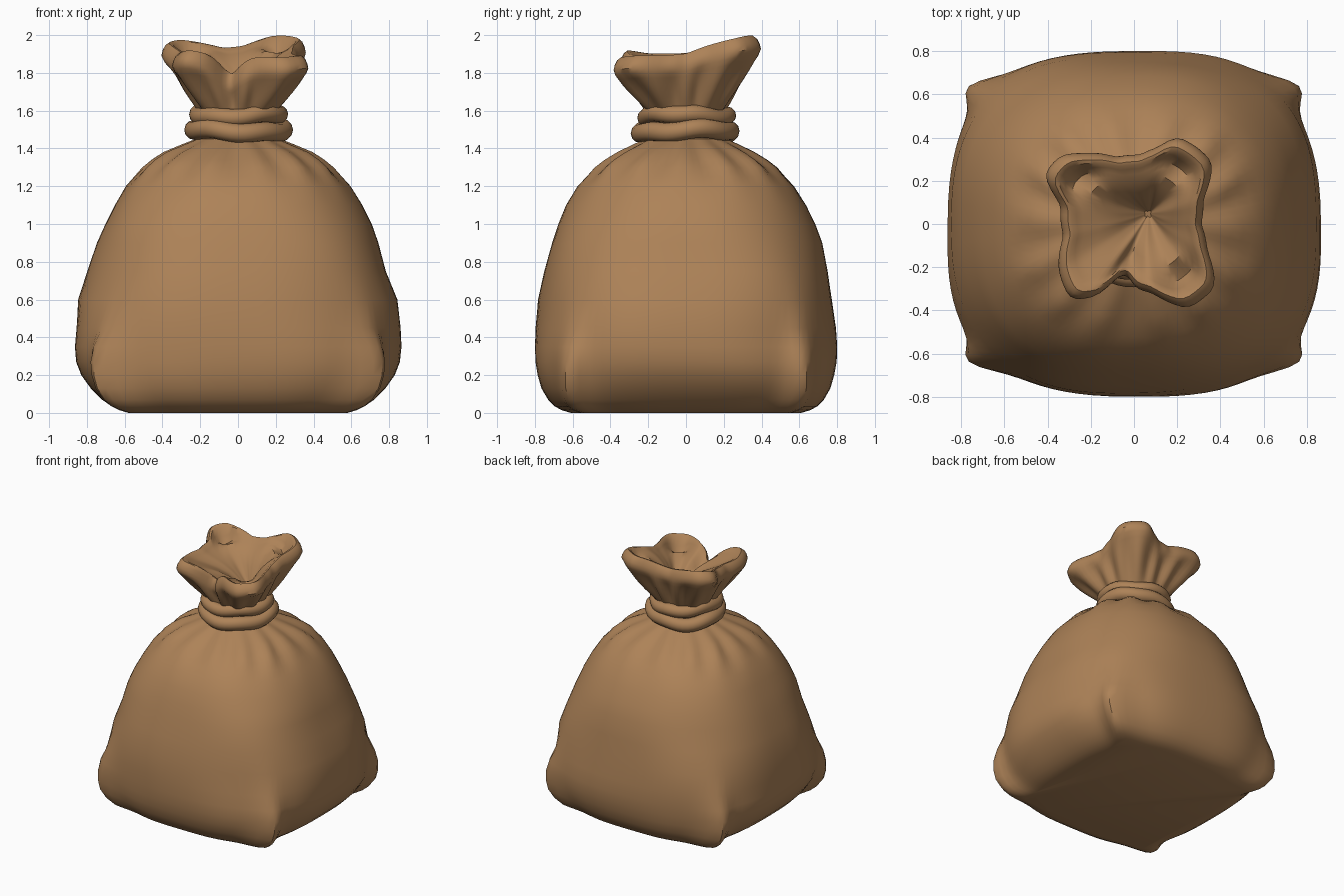
import bpy, bmesh, math
from math import sin, cos, pi, radians, exp

if "Cube" in bpy.data.objects:
    bpy.data.objects.remove(bpy.data.objects["Cube"])

N = 96
burlap = bpy.data.materials.new("burlap_brown")
burlap.diffuse_color = (0.42, 0.225, 0.097, 1)
burlap.use_nodes = True
burlap.node_tree.nodes["Principled BSDF"].inputs["Base Color"].default_value = burlap.diffuse_color


def finish(obj, angle=40):
    obj.data.materials.append(burlap)
    bpy.ops.object.select_all(action='DESELECT')
    obj.select_set(True)
    bpy.context.view_layer.objects.active = obj
    bpy.ops.object.shade_smooth_by_angle(angle=radians(angle))


def loft(name, rings, cap_start, cap_end):
    """Skin a list of equally long point rings."""
    bm = bmesh.new()
    rows = [[bm.verts.new(p) for p in ring] for ring in rings]
    for a, b in zip(rows, rows[1:]):
        for i in range(N):
            j = (i + 1) % N
            bm.faces.new((a[i], a[j], b[j], b[i]))
    if cap_start:
        bm.faces.new(rows[0][::-1])
    if cap_end:
        bm.faces.new(rows[-1])
    mesh = bpy.data.meshes.new(name)
    bm.to_mesh(mesh)
    bm.free()
    obj = bpy.data.objects.new(name, mesh)
    bpy.context.collection.objects.link(obj)
    finish(obj)


def table(rows, x):
    """Linear lookup of several columns."""
    for a, b in zip(rows, rows[1:]):
        if x <= b[0]:
            t = (x - a[0]) / (b[0] - a[0])
            return [p + (q - p) * t for p, q in zip(a[1:], b[1:])]
    return rows[-1][1:]


def spow(v, e):
    return math.copysign(abs(v) ** e, v)


# Sack body: height, half width x, half width y, squareness
BODY = [(0, .58, .61, 3.2), (.015, .63, .66, 3.2), (.035, .67, .695, 3.2),
        (.07, .72, .73, 3.1), (.13, .78, .765, 3.0), (.2, .83, .785, 2.9),
        (.27, .857, .797, 2.8), (.35, .864, .80, 2.75), (.45, .857, .795, 2.7),
        (.6, .845, .777, 2.65), (.75, .79, .75, 2.6), (.9, .745, .715, 2.5),
        (1.0, .705, .68, 2.45), (1.1, .655, .635, 2.4), (1.2, .595, .575, 2.35),
        (1.25, .55, .53, 2.3), (1.3, .505, .485, 2.25), (1.34, .455, .43, 2.2),
        (1.38, .395, .365, 2.1), (1.42, .30, .285, 2.0), (1.45, .225, .22, 2.0),
        (1.54, .20, .20, 2.0)]
# Corner ears: height, push in x, push in y
EAR = [(0, .10, .045), (.035, .12, .045), (.07, .125, .04), (.13, .125, .03),
       (.2, .11, .02), (.27, .095, .015), (.35, .07, .01), (.45, .03, 0),
       (.6, .005, 0), (.75, 0, 0)]


def body_ring(z, a, b, n):
    ring = []
    ear_x, ear_y = table(EAR, z)
    width = 9 + 3 * max(0, 1 - z / .2)
    pleat = exp(-((z - 1.36) / .09) ** 2)
    belly = sin(pi * min(1, z / 1.3))
    for i in range(N):
        t = 2 * pi * i / N
        c, s = cos(t), sin(t)
        x, y = a * spow(c, 2 / n), b * spow(s, 2 / n)
        # pinched bottom corners
        off = min(abs(t - radians(k)) for k in (45, 135, 225, 315))
        ear = exp(-(off / radians(width)) ** 2)
        x += math.copysign(ear_x * ear, c)
        y += math.copysign(ear_y * ear, s)
        # gathered pleats under the tie and soft dents in the belly
        k = 1 + pleat * (.05 * cos(14 * t + .5) - .03 * cos(4 * t) - .01)
        k += belly * .006 * (sin(5 * t + 7 * z) + sin(3 * t - 11 * z + 1))
        ring.append((x * k, y * k, z))
    return ring


loft("sack_body", [body_ring(*row) for row in BODY], True, False)

# Ruffled mouth: rim outline as angle, radius, peak height
RIM = [(0, .31, 1.89), (20, .34, 1.93), (38, .46, 1.97), (50, .46, 1.985),
       (64, .45, 1.985), (72, .375, 1.96), (85, .32, 1.93), (105, .32, 1.92),
       (125, .40, 1.95), (137, .465, 1.965), (151, .475, 1.95),
       (165, .35, 1.90), (190, .33, 1.89), (212, .41, 1.89), (230, .455, 1.91),
       (242, .38, 1.89), (253, .25, 1.80), (263, .24, 1.78), (273, .30, 1.83),
       (285, .33, 1.87), (303, .465, 1.87), (322, .475, 1.88), (340, .36, 1.88),
       (360, .31, 1.89)]
# outer wall steps, then inner steps: radius factor, drop, extra drop in curls
OUTER = [0, .1, .25, .4, .55, .7, .85, .95]
INNER = [(1.0, .055, 0), (.985, .03, 0), (.95, .003, 0), (.90, -.012, 0),
         (.85, -.008, .01), (.79, .01, .055), (.71, .025, .085),
         (.63, .04, .05), (.53, .06, 0), (.42, .085, 0), (.28, .13, 0),
         (.15, .19, 0), (.04, .24, 0)]
rim = []
for i in range(N):
    d = 360 * i / N
    samples = [table(RIM, (d + o) % 360) for o in (-3, 0, 3)]
    r, z = (sum(col) / 3 for col in zip(*samples))
    curl = sum(exp(-((d - k) / 13) ** 2) for k in (51, 142, 313))
    rim.append((radians(d), r, z, curl))
mouth = []
for f in OUTER:
    ring = []
    for t, r, z, curl in rim:
        rad = (.19 + (r - .19) * f) * (1 + .06 * cos(13 * t) * sin(pi * f))
        ring.append((rad * cos(t), rad * sin(t), 1.56 + (z - .07 - 1.56) * f))
    mouth.append(ring)
for s, drop, extra in INNER:
    ring = []
    for t, r, z, curl in rim:
        blend = min(1, s * 1.6)
        h = 1.90 + (z - 1.90) * blend - drop - extra * curl
        shift = (1 - s) ** 2   # deepest point sits right of centre
        ring.append((r * s * cos(t) + .07 * shift, r * s * sin(t) + .05 * shift, h))
    mouth.append(ring)
loft("sack_mouth", mouth, False, True)


# Two cord loops around the neck
def cord(name, z, major, minor, phase):
    bpy.ops.mesh.primitive_torus_add(major_segments=48, minor_segments=12,
                                     major_radius=major, minor_radius=minor,
                                     location=(0, 0, 0))
    obj = bpy.context.object
    obj.name = name
    for v in obj.data.vertices:
        t = math.atan2(v.co.y, v.co.x)
        k = 1 + .02 * sin(3 * t + phase)
        v.co.x *= k
        v.co.y *= k
        v.co.z += z + .010 * sin(2 * t + phase) + .006 * sin(5 * t)
    finish(obj, 60)


cord("lower_cord", 1.492, .237, .051, 0.6)
cord("upper_cord", 1.575, .215, .047, 2.4)
